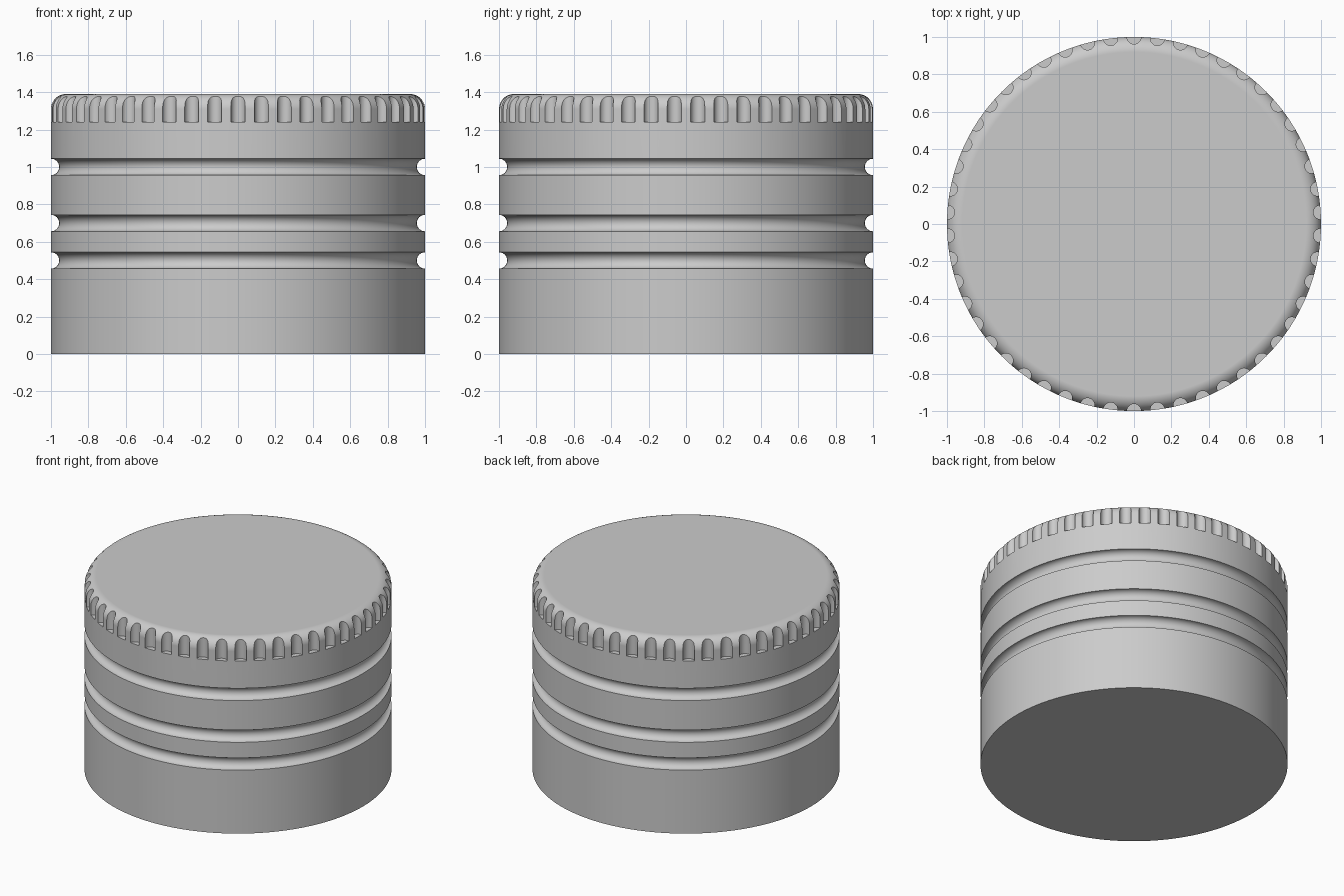
import bpy
import bmesh
from math import pi, sin, cos, radians

SEGMENTS = 200
RADIUS, HEIGHT, FILLET = 1.0, 1.39, 0.08
GROOVES, GROOVE_R = (0.5, 0.7, 1.0), 0.044
NOTCHES, NOTCH_R, NOTCH_FLOOR = 50, 0.038, 1.24

if "Cube" in bpy.data.objects:
    bpy.data.objects.remove(bpy.data.objects["Cube"], do_unlink=True)

# Single grey material
grey = bpy.data.materials.new("plain grey")
grey.use_nodes = True
grey.diffuse_color = (0.6, 0.6, 0.6, 1)
grey.node_tree.nodes["Principled BSDF"].inputs["Base Color"].default_value = (0.6, 0.6, 0.6, 1)


def make_object(name, bm):
    bmesh.ops.recalc_face_normals(bm, faces=bm.faces)
    mesh = bpy.data.meshes.new(name)
    bm.to_mesh(mesh)
    bm.free()
    mesh.materials.append(grey)
    obj = bpy.data.objects.new(name, mesh)
    bpy.context.collection.objects.link(obj)
    return obj


def add_lathe(bm, profile, segments, cx=0.0, cy=0.0):
    """Revolve (radius, z) points about a vertical axis and cap both ends."""
    rings = []
    for r, z in profile:
        rings.append([bm.verts.new((cx + r * cos(2 * pi * i / segments),
                                    cy + r * sin(2 * pi * i / segments), z))
                      for i in range(segments)])
    for low, high in zip(rings, rings[1:]):
        for i in range(segments):
            j = (i + 1) % segments
            bm.faces.new((low[i], low[j], high[j], high[i]))
    bm.faces.new(rings[0][::-1])
    bm.faces.new(rings[-1])


# Cap outline: straight wall, half-round grooves, rounded top edge
profile = [(RADIUS, 0.0)]
for z in GROOVES:
    for k in range(17):
        a = pi * k / 16
        profile.append((RADIUS - GROOVE_R * sin(a), z - GROOVE_R * cos(a)))
for k in range(11):
    a = pi / 2 * k / 10
    profile.append((RADIUS - FILLET + FILLET * cos(a), HEIGHT - FILLET + FILLET * sin(a)))
bm = bmesh.new()
add_lathe(bm, profile, SEGMENTS)
cap = make_object("cap_body", bm)

# Ring of round cutters for the grip notches
bm = bmesh.new()
for i in range(NOTCHES):
    a = radians(-90) + 2 * pi * i / NOTCHES
    add_lathe(bm, [(NOTCH_R, NOTCH_FLOOR), (NOTCH_R, HEIGHT + 0.1)], 28, cos(a), sin(a))
cutter = make_object("notch_cutter", bm)
cutter.hide_render = True

# Cut the notches, then drop the cutter
bpy.ops.object.select_all(action='DESELECT')
cap.select_set(True)
bpy.context.view_layer.objects.active = cap
cut = cap.modifiers.new("grip_notches", 'BOOLEAN')
cut.operation = 'DIFFERENCE'
cut.solver = 'EXACT'
cut.object = cutter
bpy.ops.object.modifier_apply(modifier=cut.name)
bpy.data.objects.remove(cutter, do_unlink=True)

# Smooth shading with crisp groove and notch edges
bpy.ops.object.shade_smooth_by_angle(angle=radians(30))
weighted = cap.modifiers.new("weighted_normals", 'WEIGHTED_NORMAL')
weighted.keep_sharp = True
